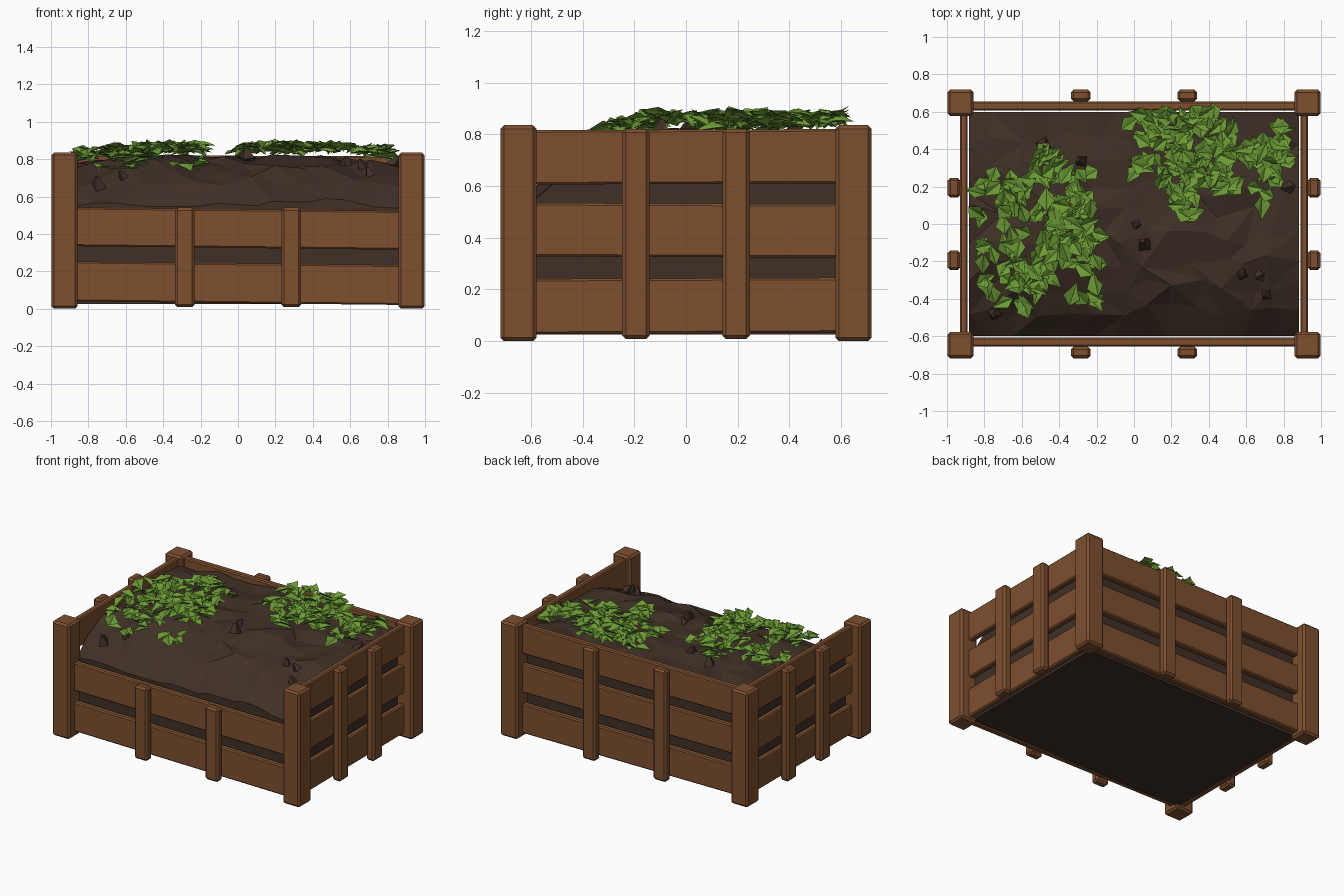
import bpy, bmesh, math, random
from mathutils import Vector, Matrix, Euler

random.seed(7)
cube = bpy.data.objects.get("Cube")
if cube:
    bpy.data.objects.remove(cube, do_unlink=True)


def make_material(name, rgb):
    m = bpy.data.materials.new(name)
    m.use_nodes = True
    m.diffuse_color = (*rgb, 1)
    bsdf = m.node_tree.nodes["Principled BSDF"]
    bsdf.inputs["Base Color"].default_value = (*rgb, 1)
    bsdf.inputs["Roughness"].default_value = 0.9
    return m


WOOD = make_material("brown wood", (0.205, 0.08, 0.028))
SOIL = make_material("dark soil", (0.051, 0.03, 0.02))
LEAF = make_material("leaf green", (0.15, 0.33, 0.035))


def add_object(name, bm, material):
    mesh = bpy.data.meshes.new(name)
    bm.to_mesh(mesh)
    bm.free()
    mesh.materials.append(material)
    ob = bpy.data.objects.new(name, mesh)
    bpy.context.collection.objects.link(ob)
    return ob


def beam(name, lo, hi, bevel, tilt=(0, 0, 0)):
    """Bevelled wooden bar between two corners, tilted about its centre."""
    lo, hi = Vector(lo), Vector(hi)
    bm = bmesh.new()
    bmesh.ops.create_cube(bm, size=1)
    bmesh.ops.scale(bm, vec=hi - lo, verts=bm.verts)
    ob = add_object(name, bm, WOOD)
    ob.location = (lo + hi) / 2
    ob.rotation_euler = tilt
    mod = ob.modifiers.new("Bevel", 'BEVEL')
    mod.width = bevel
    mod.segments = 1


def side_name(s, negative, positive):
    return positive if s > 0 else negative


# Corner posts
for sx in (-1, 1):
    for sy in (-1, 1):
        x, y = sx * 0.928, sy * 0.648
        name = side_name(sy, "front", "back") + "_" + side_name(sx, "right", "left") + "_post"
        beam(name, (x - 0.07, y - 0.07, 0), (x + 0.07, y + 0.07, 0.835), 0.014)

# Slats: three per side, the front is left open at the top
LEVELS = ((0.03, 0.243), (0.325, 0.532), (0.608, 0.818))
for row, (z0, z1) in enumerate(LEVELS):
    for s in (-1, 1):
        if s > 0 or row < 2:
            y = s * 0.631
            beam(side_name(s, "front", "back") + "_slat", (-0.88, y - 0.023, z0),
                 (0.88, y + 0.023, z1), 0.008, (0, 0.011 if s < 0 else 0.004, 0))
        x = s * 0.91
        beam(side_name(s, "right", "left") + "_slat", (x - 0.021, -0.6, z0),
             (x + 0.021, 0.6, z1), 0.008, (0.004 * (-1) ** row, 0, 0))

# Upright battens outside the slats
for s in (-1, 1):
    for p in (-1, 1):
        x, y = p * 0.285, s * 0.687
        beam(side_name(s, "front", "back") + "_batten", (x - 0.053, y - 0.031, 0.008),
             (x + 0.053, y + 0.031, 0.54 if s < 0 else 0.82), 0.014)
        x, y = s * 0.963, p * 0.22 * 0.88
        beam(side_name(s, "right", "left") + "_batten", (x - 0.033, y - 0.053, 0.008),
             (x + 0.033, y + 0.053, 0.82), 0.014)


# Soil: a jittered mound that slopes down to the open front
HX, HY = 0.882, 0.598


def soil_height(x, y):
    t = min(max((y + HY) / 0.52, 0), 1)
    edge = max(abs(x) / HX - 0.6, 0) / 0.4
    return 0.57 + 0.235 * t * (2 - t) - 0.045 * edge * (0.3 + 0.7 * t)


bm = bmesh.new()
NX, NY = 13, 9
grid = []
for j in range(NY + 1):
    line = []
    for i in range(NX + 1):
        x, y = (2 * i / NX - 1) * HX, (2 * j / NY - 1) * HY
        if 0 < i < NX:
            x += random.uniform(-0.045, 0.045)
        if 0 < j < NY:
            y += random.uniform(-0.045, 0.045)
        z = soil_height(x, y) + random.uniform(-0.025, 0.02)
        line.append(bm.verts.new((x, y, z)))
    grid.append(line)
for j in range(NY):
    for i in range(NX):
        a, b, c, d = grid[j][i], grid[j][i + 1], grid[j + 1][i + 1], grid[j + 1][i]
        tris = ((a, b, c), (a, c, d)) if random.random() < 0.5 else ((a, b, d), (b, c, d))
        for tri in tris:
            bm.faces.new(tri)
# Straight sides and flat base under the mound
rim = [e for e in bm.edges if e.is_boundary]
skirt = bmesh.ops.extrude_edge_only(bm, edges=rim)["geom"]
for v in skirt:
    if isinstance(v, bmesh.types.BMVert):
        v.co.z = 0.025
bmesh.ops.holes_fill(bm, edges=[e for e in bm.edges if e.is_boundary], sides=0)
bmesh.ops.recalc_face_normals(bm, faces=bm.faces)
add_object("soil", bm, SOIL)

# Loose clods on the soil
bm = bmesh.new()
CLODS = ((-0.48, 0.42), (-0.29, 0.34), (0.02, 0.0), (0.66, -0.28), (0.7, -0.38),
         (0.58, -0.27), (-0.62, -0.42), (0.87, 0.2), (-0.75, -0.48), (0.05, -0.1))
for x, y in CLODS:
    size = random.uniform(0.028, 0.045)
    spin = Euler([random.uniform(-0.6, 0.6) for _ in range(2)] + [random.uniform(0, 6)])
    place = Matrix.Translation((min(x, 0.84), y, soil_height(x, y) + 0.02))
    bmesh.ops.create_cone(bm, cap_ends=True, segments=4, radius1=size, radius2=size * 0.3,
                          depth=size * 1.5, matrix=place @ spin.to_matrix().to_4x4())
add_object("soil_clods", bm, SOIL)


# Leaves: pointed, folded blades scattered over round patches
def add_leaf(bm, place, length, width):
    outline = ((0, -0.5, 0), (0.5, -0.12, 0.16), (0.24, 0.1, 0.1), (0, 0.5, -0.1),
               (-0.3, 0.12, 0.1), (-0.5, -0.15, 0.16))
    v = [bm.verts.new(place @ Vector((x * width, y * length, z * width)))
         for x, y, z in outline]
    for ids in ((0, 1, 2), (0, 2, 3), (0, 3, 4), (0, 4, 5)):
        bm.faces.new([v[k] for k in ids])


def foliage(name, patches):
    """Each patch is centre x, centre y, radius, leaf count."""
    bm = bmesh.new()
    for cx, cy, radius, count in patches:
        for _ in range(count):
            a, r = random.uniform(0, math.tau), radius * math.sqrt(random.random())
            x = min(max(cx + r * math.cos(a), -0.84), 0.81)
            y = min(cy + r * math.sin(a), 0.59)
            lift = random.uniform(0.035, 0.08)
            z = min(soil_height(x, y) + lift, 0.875)
            turn = Euler((random.uniform(-0.4, 0.4), random.uniform(-0.4, 0.4),
                          random.uniform(0, math.tau)))
            place = Matrix.Translation((x, y, z)) @ turn.to_matrix().to_4x4()
            add_leaf(bm, place, random.uniform(0.1, 0.15), random.uniform(0.07, 0.1))
    add_object(name, bm, LEAF)


foliage("right_leaves", ((-0.4, 0.2, 0.18, 44), (-0.74, 0.1, 0.16, 24), (-0.28, -0.08, 0.18, 34),
                         (-0.64, -0.22, 0.23, 44), (-0.48, 0.4, 0.04, 3), (-0.25, -0.38, 0.1, 6)))
foliage("left_leaves", ((0.1, 0.47, 0.16, 24), (0.35, 0.42, 0.2, 46), (0.3, 0.2, 0.16, 30),
                        (0.62, 0.25, 0.18, 34), (0.74, 0.42, 0.13, 16), (0.0, 0.3, 0.06, 4)))
